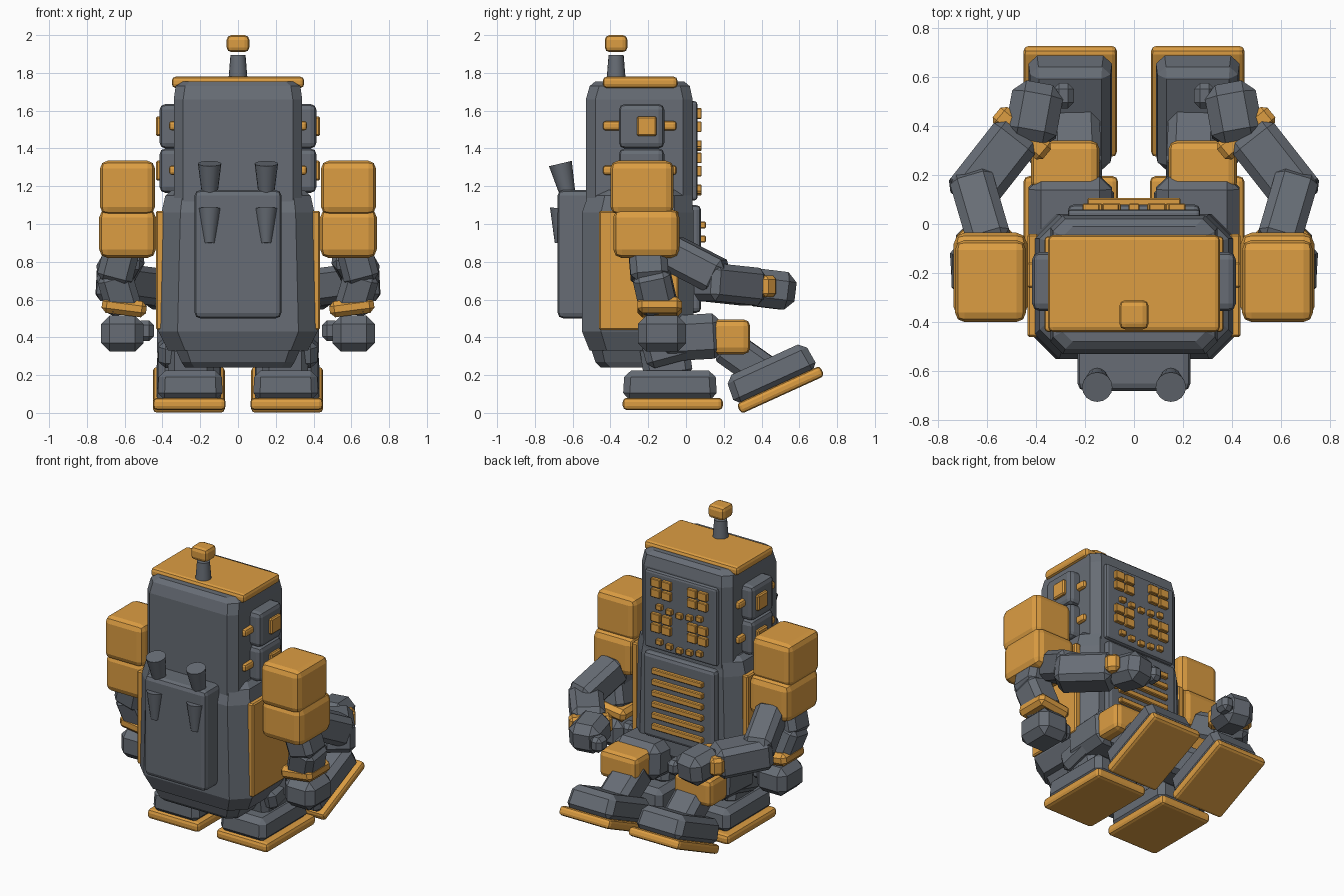
import bpy, bmesh, math
from mathutils import Vector, Matrix

if "Cube" in bpy.data.objects:
    bpy.data.objects.remove(bpy.data.objects["Cube"])


def material(name, rgb):
    m = bpy.data.materials.new(name)
    m.diffuse_color = (*rgb, 1)
    m.use_nodes = True
    m.node_tree.nodes["Principled BSDF"].inputs["Base Color"].default_value = m.diffuse_color
    return m


GREY = material("slate grey", (0.135, 0.152, 0.178))
ORANGE = material("amber orange", (0.72, 0.34, 0.055))


def finish(name, bm, mat):
    bmesh.ops.recalc_face_normals(bm, faces=bm.faces)
    me = bpy.data.meshes.new(name)
    bm.to_mesh(me)
    bm.free()
    me.materials.append(mat)
    ob = bpy.data.objects.new(name, me)
    bpy.context.collection.objects.link(ob)
    return ob


def block(name, size, mtx, mat, bevel=0.02, seg=2, taper=1.0):
    """Bevelled box; taper scales its local +z end."""
    bm = bmesh.new()
    bmesh.ops.create_cube(bm, size=1)
    for v in bm.verts:
        t = taper if v.co.z > 0 else 1
        v.co = (v.co.x * size[0] * t, v.co.y * size[1] * t, v.co.z * size[2])
    if bevel:
        bmesh.ops.bevel(bm, geom=bm.edges[:], offset=bevel, segments=seg,
                        profile=0.5, affect='EDGES')
    bm.transform(mtx)
    return finish(name, bm, mat)


def box(name, x, y, z, mat, bevel=0.02, seg=2, taper=1.0):
    """Box from its ranges along x, y and z."""
    c = [(r[0] + r[1]) / 2 for r in (x, y, z)]
    d = [abs(r[1] - r[0]) for r in (x, y, z)]
    return block(name, d, Matrix.Translation(c), mat, bevel, seg, taper)


def axis_matrix(a, b):
    a, b = Vector(a), Vector(b)
    d = (b - a).normalized()
    ref = Vector((0, 1, 0)) if abs(d.z) > 0.9 else Vector((0, 0, 1))
    u = ref.cross(d).normalized()
    rot = Matrix((u, d.cross(u), d)).transposed().to_4x4()
    return Matrix.Translation((a + b) / 2) @ rot, (b - a).length


def limb(name, a, b, w, h, mat, bevel=0.035, taper=1.0):
    """Box stretched between two points."""
    m, n = axis_matrix(a, b)
    return block(name, (w, h, n), m, mat, bevel, 1, taper)


def pipe(name, a, b, r1, r2, mat):
    m, n = axis_matrix(a, b)
    bm = bmesh.new()
    bmesh.ops.create_cone(bm, cap_ends=True, segments=16, radius1=r1, radius2=r2, depth=n)
    bm.transform(m)
    for f in bm.faces:
        f.smooth = len(f.verts) == 4
    for e in bm.edges:
        e.smooth = e.calc_face_angle(0) < 0.6
    return finish(name, bm, mat)


def loft(name, rings, mat):
    """Chamfered rectangles (z, half width, y0, y1, chamfer) joined upward."""
    bm = bmesh.new()
    loops = []
    for z, w, y0, y1, c in rings:
        pts = [(-w + c, y0), (w - c, y0), (w, y0 + c), (w, y1 - c),
               (w - c, y1), (-w + c, y1), (-w, y1 - c), (-w, y0 + c)]
        loops.append([bm.verts.new((px, py, z)) for px, py in pts])
    for lo, hi in zip(loops, loops[1:]):
        for i in range(8):
            j = (i + 1) % 8
            bm.faces.new((lo[i], lo[j], hi[j], hi[i]))
    bm.faces.new(loops[0][::-1])
    bm.faces.new(loops[-1])
    return finish(name, bm, mat)


# Torso, pelvis and head
loft("torso", [(0.33, 0.37, -0.51, -0.01, 0.09), (0.43, 0.42, -0.55, 0.04, 0.10),
               (1.06, 0.405, -0.55, 0.04, 0.10), (1.15, 0.385, -0.52, 0.03, 0.09),
               (1.18, 0.35, -0.48, 0.01, 0.08)], GREY)
loft("pelvis", [(0.24, 0.28, -0.45, -0.12, 0.05), (0.27, 0.30, -0.48, -0.08, 0.05),
                (0.36, 0.34, -0.51, -0.04, 0.06)], GREY)
loft("head", [(0.95, 0.34, -0.53, 0.035, 0.05), (1.66, 0.34, -0.53, 0.035, 0.05),
              (1.73, 0.33, -0.51, 0.02, 0.05), (1.755, 0.29, -0.48, -0.01, 0.04)], GREY)
box("head_cap", (-0.35, 0.35), (-0.44, -0.045), (1.72, 1.78), ORANGE, 0.02)
pipe("antenna_stem", (0, -0.37, 1.77), (0, -0.37, 1.895), 0.05, 0.04, GREY)
box("antenna_knob", (-0.06, 0.06), (-0.43, -0.31), (1.91, 2.0), ORANGE, 0.025)

# Two stacked faces: panel, pixel eyes, pixel mouth
for k in range(2):
    dz = -0.235 * k
    box("face_panel", (-0.27, 0.27), (0.0, 0.06), (1.36 + dz, 1.65 + dz), GREY, 0.015)
    for s in (1, -1):
        for i in (0.095, 0.175):
            for z in (1.515, 1.585):
                box("eye_pixel", (s * i - 0.034, s * i + 0.034), (0.05, 0.083),
                    (z + dz - 0.028, z + dz + 0.028), ORANGE, 0.004, 1)
    for i in range(-2, 3):
        z = 1.405 + dz + (0.02 if abs(i) == 2 else 0.008 if abs(i) == 1 else 0)
        box("mouth_pixel", (i * 0.075 - 0.022, i * 0.075 + 0.022), (0.05, 0.083),
            (z - 0.018, z + 0.018), ORANGE, 0.004, 1)

# Chest panel with vent slats
box("chest_panel", (-0.27, 0.27), (0.0, 0.08), (0.53, 1.10), GREY, 0.025)
for i in range(6):
    z = 0.995 - 0.075 * i
    box("vent_slat", (-0.19, 0.19), (0.07, 0.105), (z - 0.018, z + 0.018), ORANGE, 0.005, 1)

# Backpack
box("backpack", (-0.23, 0.23), (-0.68, -0.50), (0.50, 1.18), GREY, 0.03)

for s in (1, -1):
    def X(a, b):
        return (s * a, s * b) if s > 0 else (s * b, s * a)

    def P(x, y, z):
        return (s * x, y, z)

    # Exhaust pipes
    pipe("upper_exhaust", P(0.15, -0.62, 1.13), P(0.15, -0.665, 1.32), 0.038, 0.062, GREY)
    pipe("lower_exhaust", P(0.15, -0.665, 0.90), P(0.15, -0.66, 1.085), 0.03, 0.06, GREY)

    # Stacked ears
    for dz in (0, -0.235):
        box("ear", X(0.30, 0.415), (-0.355, -0.115), (1.40 + dz, 1.635 + dz), GREY, 0.03)
        box("ear_badge", X(0.40, 0.435), (-0.26, -0.155), (1.465 + dz, 1.57 + dz), ORANGE, 0.008, 1)
        box("ear_bar", X(0.32, 0.365), (-0.44, -0.05), (1.495 + dz, 1.545 + dz), ORANGE, 0.015)
    box("side_plate", X(0.39, 0.435), (-0.46, -0.04), (0.44, 1.07), ORANGE, 0.008, 1)

    # Stacked shoulders
    box("upper_shoulder", X(0.44, 0.73), (-0.40, -0.065), (1.05, 1.335), ORANGE, 0.04)
    box("lower_shoulder", X(0.435, 0.735), (-0.385, -0.035), (0.82, 1.08), ORANGE, 0.045)

    # Hanging arm
    limb("lower_upper_arm", P(0.60, -0.21, 0.92), P(0.66, -0.19, 0.69), 0.19, 0.20, GREY)
    limb("lower_forearm", P(0.665, -0.19, 0.76), P(0.60, -0.14, 0.54), 0.19, 0.20, GREY)
    limb("lower_cuff", P(0.485, -0.14, 0.545), P(0.72, -0.14, 0.575), 0.235, 0.085, ORANGE, 0.025)
    box("lower_hand", X(0.50, 0.725), (-0.255, 0.0), (0.325, 0.515), GREY, 0.045, 1)
    box("lower_thumb", X(0.445, 0.54), (-0.15, -0.05), (0.38, 0.49), GREY, 0.025, 1)

    # Reaching arm
    limb("reaching_upper_arm", P(0.58, -0.10, 0.86), P(0.665, 0.19, 0.71), 0.18, 0.19, GREY)
    limb("reaching_forearm", P(0.69, 0.09, 0.695), P(0.47, 0.37, 0.665), 0.21, 0.20, GREY)
    limb("reaching_cuff", P(0.355, 0.285, 0.67), P(0.56, 0.455, 0.67), 0.09, 0.115, ORANGE, 0.02)
    limb("reaching_hand", P(0.43, 0.325, 0.67), P(0.385, 0.57, 0.64), 0.21, 0.20, GREY, 0.05)
    box("reaching_thumb", X(0.245, 0.33), (0.47, 0.575), (0.59, 0.69), GREY, 0.025, 1)

    # Standing leg and foot
    limb("standing_thigh", P(0.26, -0.22, 0.30), P(0.26, 0.04, 0.37), 0.32, 0.15, GREY)
    limb("standing_shin", P(0.25, -0.12, 0.38), P(0.25, -0.09, 0.18), 0.24, 0.26, GREY)
    box("standing_sole", X(0.065, 0.45), (-0.335, 0.195), (0.015, 0.08), ORANGE, 0.022)
    box("standing_foot", X(0.08, 0.425), (-0.335, 0.165), (0.07, 0.225), GREY, 0.035, 1, 0.96)

    # Raised leg
    limb("raised_thigh", P(0.26, -0.15, 0.39), P(0.26, 0.195, 0.41), 0.34, 0.24, GREY, 0.05)
    box("raised_knee", X(0.14, 0.42), (0.135, 0.34), (0.31, 0.495), ORANGE, 0.035)
    limb("raised_shin", P(0.235, 0.19, 0.37), P(0.245, 0.43, 0.20), 0.21, 0.19, GREY)

    # Raised foot, toe tilted upward
    tilt = Matrix.Translation(P(0.26, 0.50, 0.122)) @ Matrix.Rotation(math.radians(24.5), 4, 'X')
    block("raised_sole", (0.38, 0.485, 0.06), tilt, ORANGE, 0.02)
    block("raised_foot", (0.345, 0.485, 0.16), tilt @ Matrix.Translation((0, -0.01, 0.10)),
          GREY, 0.035, 1, 0.94)
